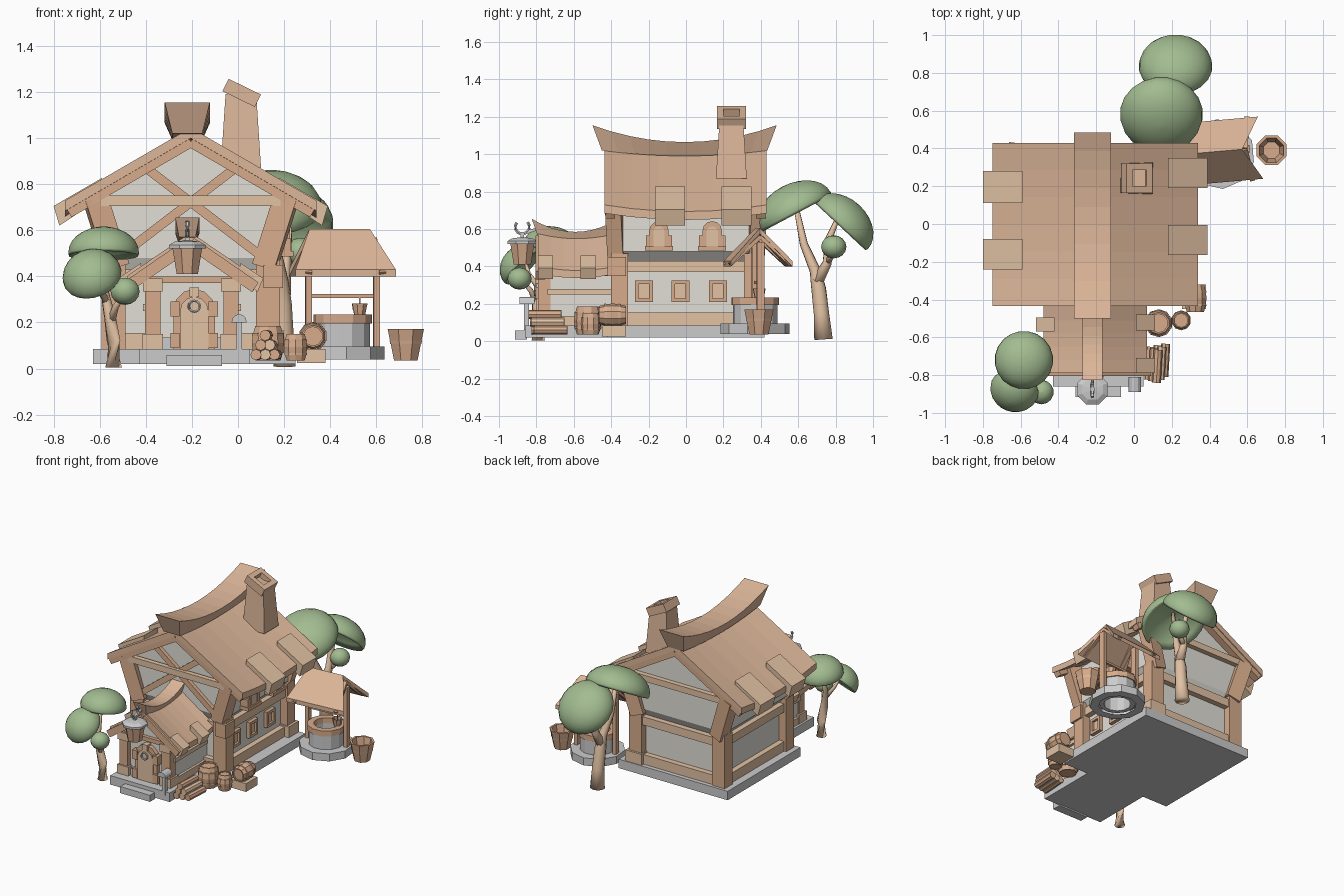
import bpy, bmesh, math
from mathutils import Matrix, Vector, Euler

if "Cube" in bpy.data.objects:
    bpy.data.objects.remove(bpy.data.objects["Cube"])

def material(name, rgb):
    m = bpy.data.materials.new(name)
    m.diffuse_color = (*rgb, 1)
    m.use_nodes = True
    m.node_tree.nodes["Principled BSDF"].inputs["Base Color"].default_value = m.diffuse_color
    return m

WOOD = material("wood", (0.68, 0.41, 0.26))
PALE = material("pale_wood", (0.76, 0.54, 0.37))
ROOF = material("roof_boards", (0.72, 0.47, 0.32))
WALL = material("plaster", (0.76, 0.74, 0.68))
LEAF = material("leaves", (0.36, 0.50, 0.28))
C = -0.205   # house centre line

def mesh(name, verts, faces, mat=None, smooth=False):
    me = bpy.data.meshes.new(name)
    me.from_pydata([tuple(v) for v in verts], [], faces)
    bm = bmesh.new()
    bm.from_mesh(me)
    bmesh.ops.remove_doubles(bm, verts=bm.verts, dist=1e-5)
    bmesh.ops.recalc_face_normals(bm, faces=bm.faces)
    for f in bm.faces:
        f.smooth = smooth
    bm.to_mesh(me)
    bm.free()
    if mat:
        me.materials.append(mat)
    ob = bpy.data.objects.new(name, me)
    bpy.context.collection.objects.link(ob)
    return ob

def loft(name, rings, mat=None, smooth=False, caps=True):
    n = len(rings[0])
    faces = [(i*n+j, i*n+(j+1) % n, (i+1)*n+(j+1) % n, (i+1)*n+j)
             for i in range(len(rings)-1) for j in range(n)]
    if caps:
        faces += [tuple(range(n)), tuple(range((len(rings)-1)*n, len(rings)*n))]
    return mesh(name, [v for r in rings for v in r], faces, mat, smooth)

def box(name, x0, x1, y0, y1, z0, z1, mat=None, top=1.0):
    cx, cy = (x0+x1)/2, (y0+y1)/2
    def ring(z, s):
        return [(cx+(x-cx)*s, cy+(y-cy)*s, z) for x, y in ((x0, y0), (x1, y0), (x1, y1), (x0, y1))]
    return loft(name, [ring(z0, 1), ring(z1, top)], mat)

def prism(name, pts, y0, y1, mat=None):
    return loft(name, [[(x, y, z) for x, z in pts] for y in (y0, y1)], mat)

def beam(name, a, b, w, h, mat=WOOD):
    a, b = Vector(a), Vector(b)
    q = (b-a).to_track_quat('Z', 'Y')
    sq = [q @ Vector((x*w/2, y*h/2, 0)) for x, y in ((-1, -1), (1, -1), (1, 1), (-1, 1))]
    return loft(name, [[p+s for s in sq] for p in (a, b)], mat)

def tube(name, pts, radii, n=8, mat=WOOD, smooth=False):
    pts = [Vector(p) for p in pts]
    rings = []
    for i, p in enumerate(pts):
        q = (pts[min(i+1, len(pts)-1)]-pts[max(i-1, 0)]).to_track_quat('Z', 'Y')
        rings.append([p + q @ Vector((radii[i]*math.cos(k*math.tau/n), radii[i]*math.sin(k*math.tau/n), 0))
                      for k in range(n)])
    return loft(name, rings, mat, smooth)

def lathe(name, prof, n, loc, mat=None, rot=(0, 0, 0), smooth=False, caps=True):
    M = Matrix.Translation(loc) @ Euler(rot).to_matrix().to_4x4()
    rings = [[M @ Vector((r*math.cos((k+.5)*math.tau/n), r*math.sin((k+.5)*math.tau/n), z))
              for k in range(n)] for r, z in prof]
    return loft(name, rings, mat, smooth, caps)

def dome(name, loc, r, h, rot):
    # leaf cap: half ellipsoid with a hollow underside
    prof = [(r*math.sin(t), h*math.cos(t)) for t in [i*math.pi/14+.001 for i in range(8)]]
    prof += [(r*.97, -.1*h), (r*.8, .1*h), (r*.5, .35*h), (.001, .45*h)]
    return lathe(name, prof, 20, loc, LEAF, [math.radians(a) for a in rot], True)

def leaf_ball(name, loc, r):
    prof = [(r*math.sin(t*math.pi/8)+.0005, -.92*r*math.cos(t*math.pi/8)) for t in range(9)]
    return lathe(name, prof, 14, loc, LEAF, (0, 0, 0), True)

def gable_roof(name, half, peak, slope, y0, y1, sag, thick, cx=C):
    # sagging boards, one curved slab per side
    for s, side in ((-1, "left"), (1, "right")):
        rings = []
        for i in range(7):
            t = i/6
            dz = sag*((2*t-1)**2-1)
            y = y0+(y1-y0)*t
            rings.append([(cx+s*d, y, peak-slope*d+dz-o) for d, o in ((0, 0), (half, 0), (half, thick), (0, thick))])
        loft(f"{name}_{side}", rings, ROOF)

def ridge(name, y0, y1, wt, wb, ztop, sag, h, lean, cx):
    rings = []
    for i in range(11):
        u = 2*i/10-1
        z = ztop-sag*(1-u*u)
        y = (y0+y1)/2+(y1-y0)/2*u
        hh = h*(.55+.45*abs(u)**2)
        yb = y-u*lean
        rings.append([(cx-wt, y, z), (cx+wt, y, z), (cx+wb, yb, z-hh), (cx-wb, yb, z-hh)])
    loft(name, rings, ROOF)

# stone base and steps
box("main_base", -.63, .25, -.42, .42, .02, .085)
box("porch_base", -.43, .05, -.86, -.40, .02, .085)
box("front_step", -.31, -.07, -.915, -.85, .01, .058)

# main walls with overhanging upper storey
box("lower_walls", C-.33, C+.33, -.35, .35, .08, .44, WALL)
loft("upper_wall_body", [[(C+sx*w, sy*d, z) for sx, sy in ((-1, -1), (1, -1), (1, 1), (-1, 1))]
     for w, d, z in ((.33, .35, .43), (.375, .375, .48), (.375, .375, .75))], WALL)
prism("gable_wall", [(C-.375, .75), (C+.375, .75), (C, .98)], -.375, .375, WALL)

# main roof, ridge and gable rafters
gable_roof("main_roof", .545, 1.045, .58, -.435, .43, .035, .045)
ridge("main_ridge", -.50, .485, .098, .065, 1.155, .09, .135, .05, -.22)
for y in (-.405, .40):
    for s in (-1, 1):
        beam("gable_rafter", (C, y, .985), (C+s*.53, y, .678), .05, .05)
    box("collar_beam", C-.39, C+.39, y-.02, y+.015, .705, .75, PALE)
for s in (-1, 1):
    beam("gable_brace", (C-s*.22, -.385, .89), (C+s*.29, -.385, .50), .035, .04)

# timber frame: corner posts, sills and middle beams
for sx in (-1, 1):
    for sy in (-1, 1):
        x, y = C+sx*.335, sy*.355
        box("corner_post", x-.052, x+.052, y-.045, y+.045, .085, .47, WOOD)
        beam("leaning_post", (C+sx*.32, sy*.37, .44), (C+sx*.415, sy*.385, .74), .085, .10)
    x = C+sx*.34
    for z0, z1 in ((.085, .155), (.37, .43)):
        box("side_beam", x-.03, x+.03, -.38, .38, z0, z1, PALE)
        y = sx*.36
        box("end_beam", C-.36, C+.36, y-.03, y+.03, z0, z1, PALE)
box("joint_block", .11, .195, -.42, -.32, .35, .45, WOOD)
box("post_foot", .07, .2, .30, .415, .085, .165, PALE)

# roof patches wrapped over the eaves
def patch(s, d0, d1, y0, y1, peak, slope, thick, cx=C):
    prism("roof_patch", [(cx+s*d0, peak-slope*d0), (cx+s*d1, peak-slope*d1),
          (cx+s*(d1-.025), peak-slope*d1-thick), (cx+s*d0, peak-slope*d0-thick)], y0, y1, PALE)
for s, y0, y1 in ((1, .19, .35), (1, -.165, -.005), (-1, .11, .28), (-1, -.24, -.08)):
    patch(s, .385, .595, y0, y1, 1.05, .58, .085)

# right side windows
for y in (-.225, -.03, .17):
    for a, b, c, d in ((-.048, -.028, .21, .325), (.028, .048, .21, .325), (-.048, .048, .21, .23), (-.048, .048, .305, .325)):
        box("window_frame", .115, .15, y+a, y+b, c, d, WOOD)
    box("window_pane", .115, .133, y-.03, y+.03, .22, .315, PALE)
for y in (-.145, .14):
    for k, (w, x1, m) in enumerate(((.052, .225, WOOD), (.03, .232, PALE))):
        arch = [(y+w*math.cos(t*math.pi/6), .59-k*.005+w*math.sin(t*math.pi/6)) for t in range(7)]
        arch += [(y-w, .50), (y+w, .50)]
        loft("dormer_window", [[(x, a, b) for a, b in arch] for x in (.14, x1)], m)
    box("dormer_sill", .15, .24, y-.075, y+.075, .485, .51, WOOD)
    for s in (-1, 1):
        box("dormer_side", .15, .23, y+s*.055-.015, y+s*.055+.015, .51, .565, WOOD)

# chimney with a tilted hollow cap
box("chimney_stack", -.075, .1, .16, .325, .87, 1.19, ROOF, top=.76)
cap = [(.078, -.03), (.078, .03), (.042, .03), (.042, -.01), (.001, -.01)]
ch = lathe("chimney_cap", [(r*1.414, z) for r, z in cap], 4, (0, 0, 0), ROOF)
ch.data.transform(Matrix.Translation((.016, .243, 1.196)) @ Matrix.Rotation(math.radians(26), 4, 'Y'))

# porch
prism("porch_walls", [(C-.19, .08), (C+.2, .08), (C+.2, .40), (C, .54), (C-.19, .40)], -.76, -.34, WALL)
box("porch_plinth", C-.2, C+.21, -.775, -.5, .085, .135)
gable_roof("porch_roof", .275, .59, .68, -.79, -.37, .025, .04)
ridge("porch_ridge", -.825, -.36, .052, .036, .655, .07, .085, .03, -.22)
for s in (-1, 1):
    beam("porch_rafter", (C, -.78, .545), (C+s*.28, -.78, .352), .05, .05)
    x = C+.005+s*.17
    box("porch_post", x-.033, x+.033, -.79, -.725, .085, .40, WOOD)
    box("porch_post_foot", x-.045, x+.045, -.80, -.71, .085, .15, PALE)
    box("porch_post_head", x-.043, x+.043, -.80, -.715, .335, .39, PALE)
    x = C+.005+s*.197
    for z0, z1 in ((.085, .135), (.25, .28), (.35, .39)):
        box("porch_side_beam", x-.015, x+.015, -.74, -.37, z0, z1, PALE)
for s, y0, y1 in ((1, -.79, -.71), (1, -.565, -.48), (-1, -.57, -.495)):
    patch(s, .215, .315, y0, y1, .60, .66, .06)
box("porch_tie_beam", C-.18, C+.19, -.785, -.745, .37, .40, WOOD)

# arched door with block surround and ring
D = -.19
for w, z, y, m in ((.09, .255, -.79, WOOD), (.062, .25, -.80, PALE)):
    prism("door", [(D+w*math.cos(t*math.pi/6), z+w*math.sin(t*math.pi/6)) for t in range(7)]
          + [(D-w, .085), (D+w, .085)], y, -.74, m)
for s in (-1, 1):
    for z in (.09, .225):
        box("door_block", D+s*.083-.02, D+s*.083+.02, -.805, -.75, z, z+.065, WOOD)
box("door_keystone", D-.02, D+.02, -.805, -.75, .31, .352, PALE)
ring = [(D+.024*math.cos(k*math.tau/12), -.808, .27+.024*math.sin(k*math.tau/12)) for k in range(13)]
tube("door_ring", ring, [.006]*13, 6, None)

# lantern on a hook
L = (-.22, -.875, 0)
lathe("lantern_body", [(.05, .41), (.07, .525)], 8, L, WOOD)
lathe("lantern_cap", [(.087, .52), (.087, .535), (.06, .55), (.012, .556)], 8, L)
hook = [(-.22, -.875, .55)] + [(-.22, -.875+.038*math.sin(t), .612-.038*math.cos(t)) for t in [i*.5-2.2 for i in range(10)]]
tube("lantern_hook", hook[1:], [.009]*10, 6, None)
beam("lantern_stem", hook[0], (-.22, -.875, .585), .02, .02, None)
beam("lantern_bracket", (-.22, -.80, .60), (-.22, -.87, .575), .015, .015, None)

# letter box on a post
prism("letter_box", [(.005+.033*math.cos(t*math.pi/6), .20+.036*math.sin(t*math.pi/6)) for t in range(7)], -.89, -.81)
box("letter_box_post", -.007, .017, -.865, -.84, .06, .205)

# barrels, crate and logs
def barrel(loc, r, h, rot=(0, 0, 0)):
    prof = [(.001, .04), (.78, .04), (.78, 0), (.93, .25), (1, .5), (.93, .75), (.78, 1), (.66, 1), (.66, .93), (.001, .93)]
    lathe("barrel", [(a*r, b*h) for a, b in prof], 10, loc, WOOD, rot)
    for b in (.25, .75):
        lathe("barrel_hoop", [(r*.97, h*(b-.04)), (r*.985, h*(b+.04))], 10, loc, ROOF, rot)
barrel((.13, -.525, .035), .074, .15)
barrel((.25, -.51, .035), .053, .115)
barrel((.325, -.32, .14), .062, .145, (math.pi/2, 0, 0))
box("crate", .255, .38, -.45, -.32, .025, .085, PALE)
for row in range(3):
    for k in range(3-row):
        x, z = .083+k*.04+row*.02, .06+row*.042
        y = -.74+(k-row)*.008
        tube("log", [(x-.005, y-.085, z), (x+.005, y+.09, z)], [.024, .024], 8, PALE if k % 2 else WOOD)

# buckets
def bucket(loc, s):
    prof = [(a*s, b*s) for a, b in ((.001, 0), (.65, 0), (1, 1.6), (.82, 1.6), (.55, .25), (.001, .25))]
    return [lathe("bucket", prof, 8, loc, WOOD),
            lathe("bucket_band", [(.86*s, .85*s), (.9*s, 1.03*s)], 8, loc, ROOF, caps=False)]
bucket((.728, .39, .035), .085)

# well, built around the origin then turned and moved into place
well = [lathe("well_step", [(.125, .04), (.185, .04), (.185, .095), (.1, .095)], 10, (0, -.015, 0), caps=False),
        lathe("well_ring", [(.09, .05), (.12, .05), (.12, .2), (.09, .2), (.09, .05)], 12, (0, -.015, 0), caps=False),
        lathe("well_rim", [(.085, .195), (.128, .195), (.128, .235), (.085, .235), (.085, .195)], 12, (0, -.015, 0), WOOD, caps=False),
        beam("well_axle", (-.15, 0, .315), (.15, 0, .315), .016, .016),
        beam("well_rope", (.075, 0, .31), (.075, 0, .26), .005, .005)]
well += bucket((.075, 0, .225), .036)
for s in (-1, 1):
    well.append(box("well_post", s*.148-.013, s*.148+.013, -.02, .02, .09, .53, WOOD))
    for k in range(7):
        a, b = 2*k/7-1, 2*(k+1)/7-1
        quad = [(a*.132-.012, 0, .605), (b*.132-.012, 0, .605), (b*.218, s*.165, .43), (a*.218, s*.165, .43)]
        well.append(loft("well_roof_board", [[(x, y, z+d) for x, y, z in quad] for d in (0, -.03)], ROOF))
    for t in (-1, 1):
        well.append(beam("well_rafter", (t*.135, 0, .56), (t*.16, s*.165, .41), .028, .02))
for ob in well:
    ob.data.transform(Matrix.Translation((.453, .385, 0)) @ Matrix.Rotation(math.radians(5), 4, 'Z'))

# front left tree
tube("front_trunk", [(-.54, -.79, .005), (-.54, -.79, .12), (-.555, -.80, .22), (-.58, -.78, .34), (-.585, -.73, .55)],
     [.036, .03, .026, .018, .008], 8, PALE, True)
tube("front_branch", [(-.553, -.80, .2), (-.53, -.83, .27), (-.49, -.88, .33)], [.02, .014, .008], 7, PALE, True)
tube("front_branch", [(-.57, -.79, .29), (-.61, -.84, .36), (-.64, -.86, .43)], [.017, .012, .008], 7, PALE, True)
dome("front_leaves_top", (-.583, -.72, .50), .155, .115, (-8, 0, 0))
dome("front_leaves_side", (-.632, -.875, .40), .13, .11, (42, -18, 0))
leaf_ball("front_leaves_small", (-.49, -.89, .335), .064)

# back tree
tube("back_trunk", [(.2, .735, .01), (.2, .725, .15), (.195, .71, .28), (.19, .69, .38), (.165, .63, .52), (.15, .58, .76)],
     [.05, .042, .04, .03, .022, .012], 9, PALE, True)
tube("back_branch", [(.195, .70, .32), (.205, .755, .42), (.215, .765, .55), (.22, .82, .68)], [.035, .026, .02, .01], 8, PALE, True)
tube("back_branch", [(.205, .755, .42), (.25, .78, .46), (.28, .79, .5)], [.02, .014, .01], 7, PALE, True)
dome("back_leaves_big", (.145, .582, .695), .22, .148, (28, 0, 0))
dome("back_leaves_far", (.22, .832, .625), .195, .14, (-43, 0, 0))
leaf_ball("back_leaves_small", (.27, .79, .505), .067)
